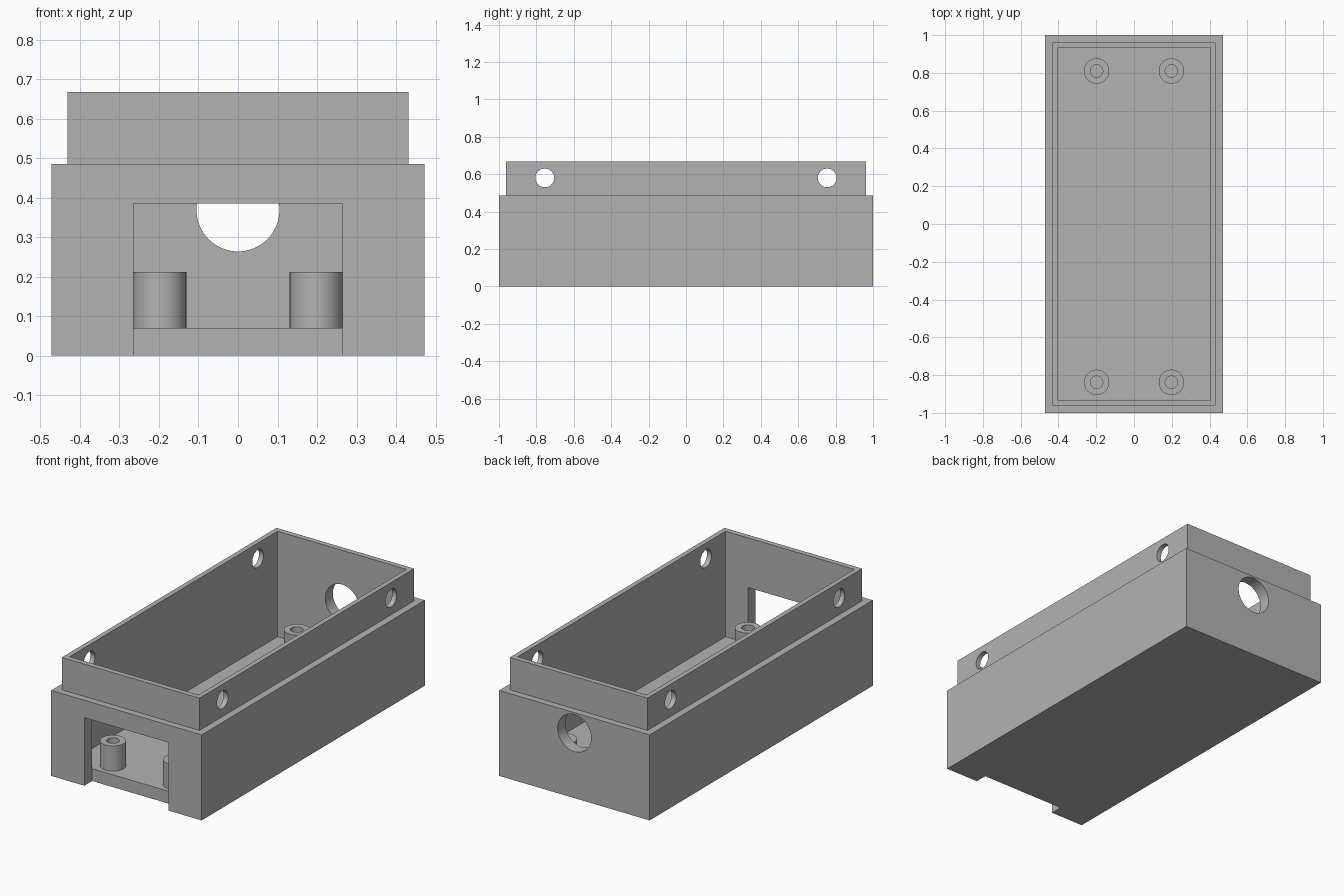
import bpy, bmesh, math

if "Cube" in bpy.data.objects:
    bpy.data.objects.remove(bpy.data.objects["Cube"], do_unlink=True)

grey = bpy.data.materials.new("plain grey")
grey.use_nodes = True
colour = (0.45, 0.45, 0.45, 1)
grey.diffuse_color = colour
grey.node_tree.nodes["Principled BSDF"].inputs["Base Color"].default_value = colour


def rectangle(hx, hy, z):
    return [(-hx, -hy, z), (hx, -hy, z), (hx, hy, z), (-hx, hy, z)]


def circle(r, z, n=64):
    return [(r * math.cos(math.tau * i / n), r * math.sin(math.tau * i / n), z) for i in range(n)]


def loft(name, rings, location=(0, 0, 0), rotation=(0, 0, 0)):
    """Skin a closed solid through a stack of rings, capped at both ends."""
    bm = bmesh.new()
    loops = [[bm.verts.new(p) for p in ring] for ring in rings]
    for a, b in zip(loops, loops[1:]):
        for i in range(len(a)):
            j = (i + 1) % len(a)
            bm.faces.new((a[i], a[j], b[j], b[i]))
    bm.faces.new(loops[0][::-1])
    bm.faces.new(loops[-1])
    bmesh.ops.recalc_face_normals(bm, faces=bm.faces)
    mesh = bpy.data.meshes.new(name)
    bm.to_mesh(mesh)
    bm.free()
    mesh.materials.append(grey)
    obj = bpy.data.objects.new(name, mesh)
    obj.location, obj.rotation_euler = location, rotation
    bpy.context.collection.objects.link(obj)
    return obj


def activate(obj):
    bpy.ops.object.select_all(action='DESELECT')
    obj.select_set(True)
    bpy.context.view_layer.objects.active = obj


def cut(target, cutter):
    cutter.hide_render = True
    mod = target.modifiers.new("cut", 'BOOLEAN')
    mod.operation, mod.solver, mod.object = 'DIFFERENCE', 'EXACT', cutter
    activate(target)
    bpy.ops.object.modifier_apply(modifier=mod.name)
    bpy.data.objects.remove(cutter, do_unlink=True)


# Open box with a stepped lip and a thick floor
floor, shoulder, rim = 0.07, 0.485, 0.668
box = loft("enclosure_box", [
    rectangle(0.472, 1, 0), rectangle(0.472, 1, shoulder),
    rectangle(0.432, 0.962, shoulder), rectangle(0.432, 0.962, rim),
    rectangle(0.404, 0.932, rim), rectangle(0.404, 0.932, floor)])

# Front opening through the wall, down past the floor edge
cut(box, loft("front_opening_cutter",
              [rectangle(0.264, 0.1, -0.1), rectangle(0.264, 0.1, 0.386)], (0, -1.03, 0)))

# Round cable hole in the back wall
cut(box, loft("cable_hole_cutter", [circle(0.105, -0.1), circle(0.105, 0.1)],
              (0, 0.97, 0.369), (math.pi / 2, 0, 0)))

# Screw holes through both sides of the lip
for y in (-0.755, 0.755):
    cut(box, loft("lip_hole_cutter", [circle(0.05, -0.6), circle(0.05, 0.6)],
                  (0, y, 0.58), (0, math.pi / 2, 0)))

# Hollow mounting posts on the floor
posts = []
for end, y in (("front", -0.838), ("back", 0.81)):
    for side, x in (("right", -0.198), ("left", 0.198)):
        posts.append(loft(f"{end}_{side}_mounting_post", [
            circle(0.067, floor - 0.01), circle(0.067, 0.212),
            circle(0.033, 0.212), circle(0.033, floor + 0.002)], (x, y, 0)))

for obj in [box] + posts:
    activate(obj)
    bpy.ops.object.shade_smooth_by_angle(angle=math.radians(30))
